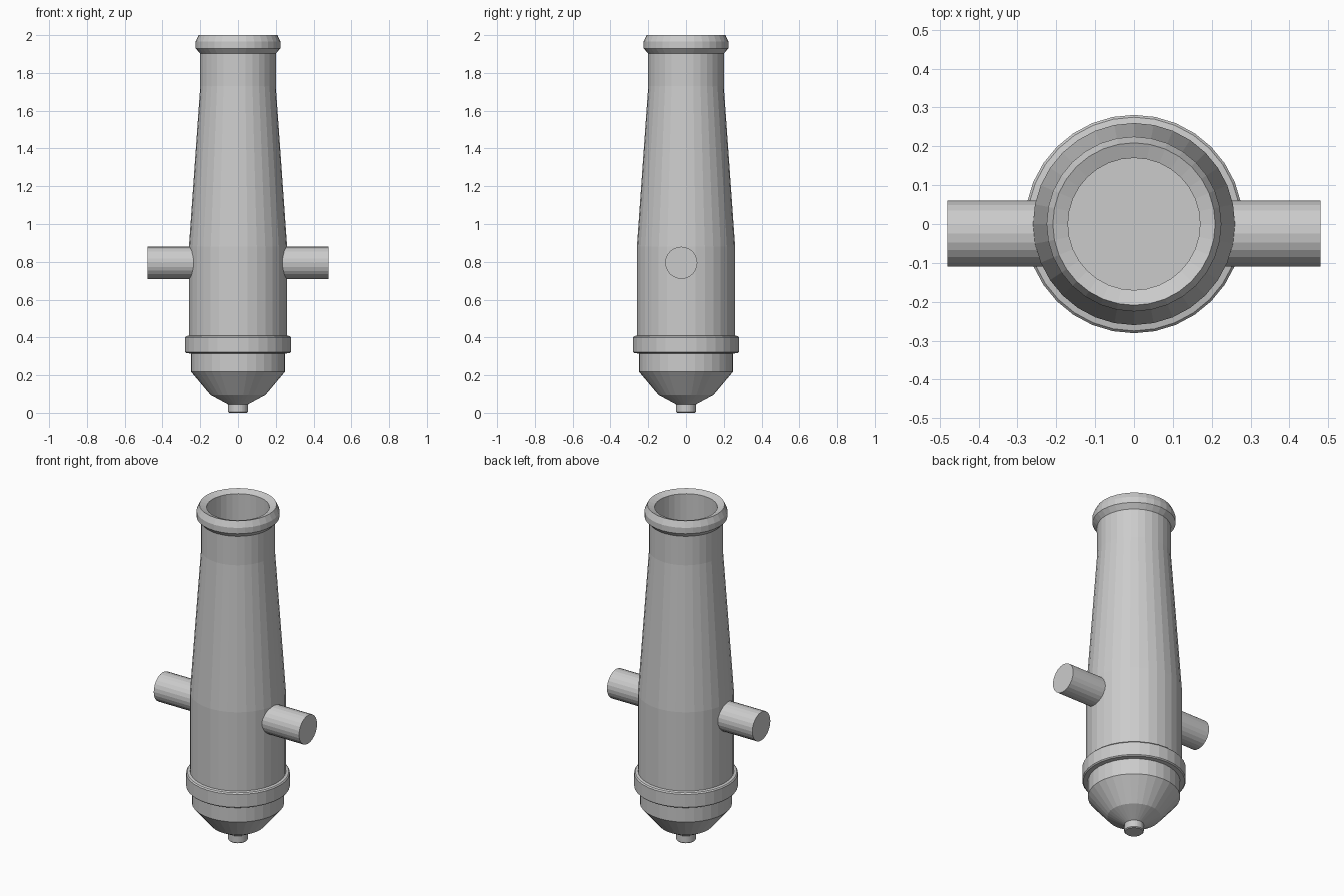
import bpy, bmesh
from math import cos, sin, pi

if "Cube" in bpy.data.objects:
    bpy.data.objects.remove(bpy.data.objects["Cube"])


def lathe(name, profile, sides=32):
    """Revolve (radius, height) points around z; both ends are capped."""
    bm = bmesh.new()
    rings = [[bm.verts.new((r * cos(2 * pi * i / sides), r * sin(2 * pi * i / sides), z))
              for i in range(sides)] for r, z in profile]
    for low, high in zip(rings, rings[1:]):
        for i in range(sides):
            j = (i + 1) % sides
            bm.faces.new((low[i], low[j], high[j], high[i]))
    bm.faces.new(rings[0][::-1])
    bm.faces.new(rings[-1])
    bmesh.ops.recalc_face_normals(bm, faces=bm.faces)
    mesh = bpy.data.meshes.new(name)
    bm.to_mesh(mesh)
    bm.free()
    obj = bpy.data.objects.new(name, mesh)
    bpy.context.collection.objects.link(obj)
    return obj


# Barrel: knob, breech, reinforcing band, tapered tube, muzzle lip, hollow bore
lathe("barrel", [
    (0.048, 0.0), (0.053, 0.005), (0.053, 0.045),
    (0.145, 0.095), (0.25, 0.22), (0.25, 0.315),
    (0.275, 0.317), (0.281, 0.323), (0.281, 0.40), (0.275, 0.407), (0.26, 0.41),
    (0.26, 0.88), (0.20, 1.73), (0.20, 1.903),
    (0.225, 1.93), (0.225, 1.965), (0.209, 2.0),
    (0.17, 1.985), (0.17, 1.0),
])

# Trunnions: pivot pins on both sides, set slightly forward of the axis
for side, label in ((-1, "left"), (1, "right")):
    pin = lathe(label + "_trunnion", [(0.085, 0.18), (0.085, 0.48)], 24)
    pin.rotation_euler = (0, side * pi / 2, 0)
    pin.location = (0, -0.025, 0.795)
